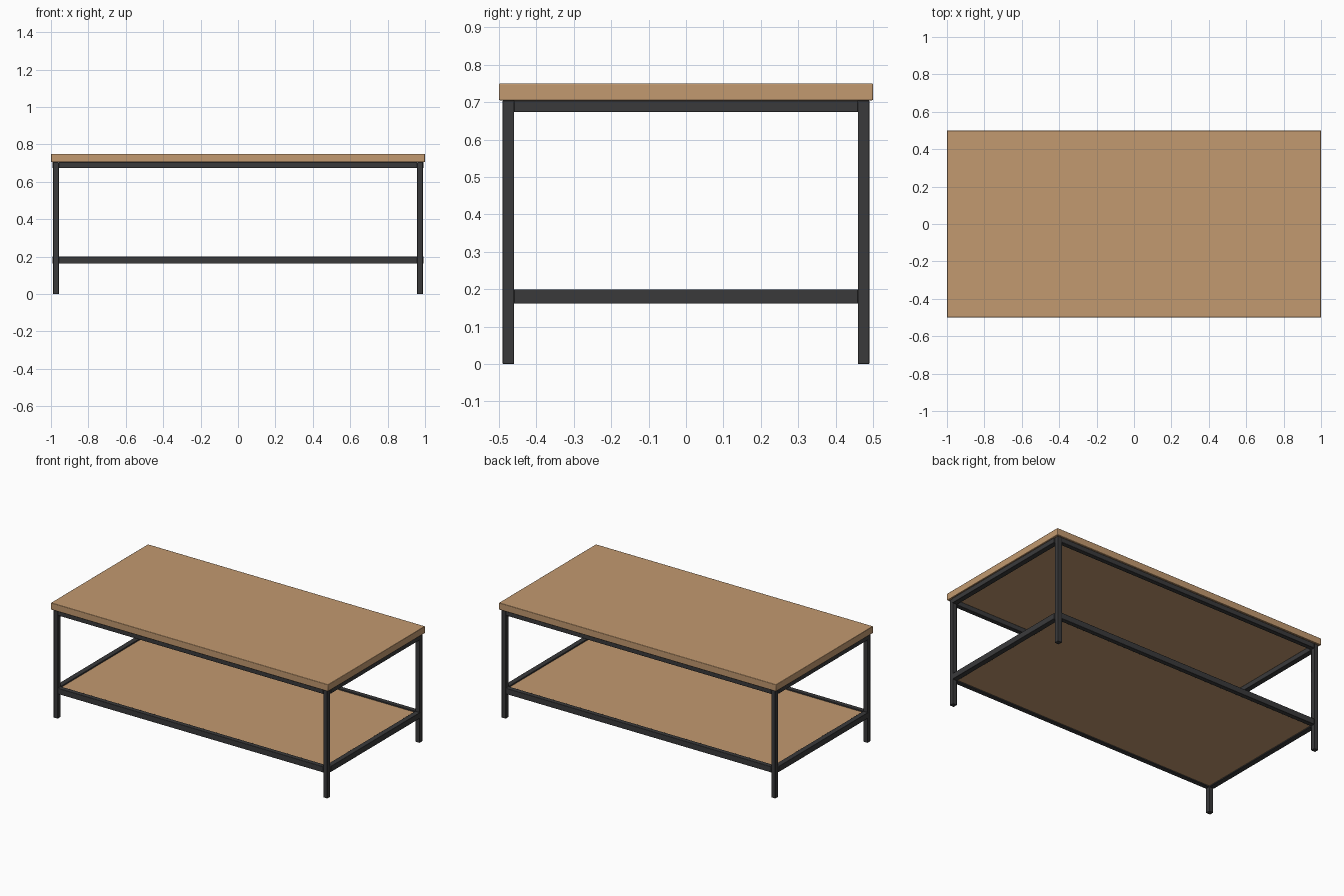
import bpy

cube = bpy.data.objects.get("Cube")
if cube:
    bpy.data.objects.remove(cube, do_unlink=True)


def material(name, rgb):
    mat = bpy.data.materials.new(name)
    mat.use_nodes = True
    mat.diffuse_color = (*rgb, 1)
    node = next(n for n in mat.node_tree.nodes if n.type == 'BSDF_PRINCIPLED')
    node.inputs["Base Color"].default_value = (*rgb, 1)
    return mat


wood = material("light_wood", (0.54, 0.32, 0.16))
metal = material("dark_metal", (0.042, 0.042, 0.044))


def box(name, low, high, mat, bevel=0.002):
    """Axis-aligned box between two corners with slightly eased edges."""
    bpy.ops.mesh.primitive_cube_add(
        size=1, location=[(a + b) / 2 for a, b in zip(low, high)])
    obj = bpy.context.object
    obj.name = name
    obj.scale = [abs(b - a) for a, b in zip(low, high)]
    bpy.ops.object.transform_apply(location=False, rotation=False, scale=True)
    obj.data.materials.append(mat)
    mod = obj.modifiers.new("eased_edges", 'BEVEL')
    mod.width = bevel
    mod.segments = 2
    bpy.ops.object.shade_smooth_by_angle()
    return obj


# Frame lines: outer and inner faces of the legs, and rail heights
OUT_X, IN_X = 0.988, 0.958
OUT_Y, IN_Y = 0.49, 0.46
TOP = 0.705
rails = {"upper": (0.674, TOP), "lower": (0.162, 0.2)}

# Wooden boards
box("table_top", (-1, -0.5, TOP), (1, 0.5, 0.75), wood, 0.003)
box("lower_shelf", (-IN_X, -IN_Y, 0.168), (IN_X, IN_Y, 0.192), wood, 0.001)

# Legs
for side, sx in (("left", 1), ("right", -1)):
    for end, sy in (("front", -1), ("back", 1)):
        box(f"{end}_{side}_leg", (sx * IN_X, sy * IN_Y, 0),
            (sx * OUT_X, sy * OUT_Y, TOP), metal)

# Rails between the legs
for level, (z0, z1) in rails.items():
    for end, sy in (("front", -1), ("back", 1)):
        box(f"{level}_{end}_rail", (-IN_X, sy * IN_Y, z0),
            (IN_X, sy * OUT_Y, z1), metal)
    for side, sx in (("left", 1), ("right", -1)):
        box(f"{level}_{side}_rail", (sx * IN_X, -IN_Y, z0),
            (sx * (OUT_X + 0.004), IN_Y, z1), metal)
